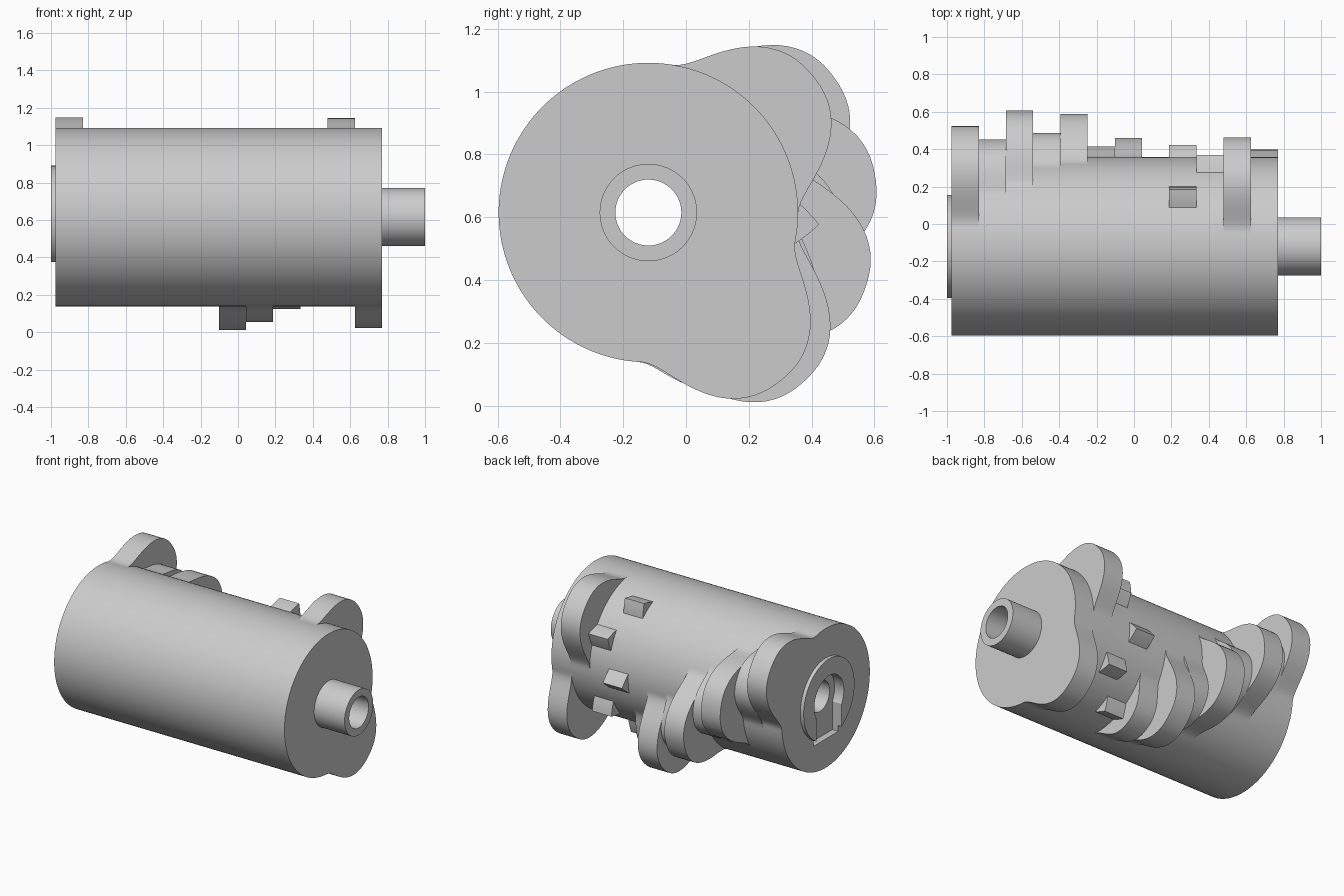
import bpy, bmesh
from math import radians, cos, sin, pi

if "Cube" in bpy.data.objects:
    bpy.data.objects.remove(bpy.data.objects["Cube"])

AXIS_Y, AXIS_Z = -0.12, 0.615
BASE, BORE = 0.477, 0.105
START, WIDTH = -0.975, 0.1454
STEP = 2

metal = bpy.data.materials.new("plain_grey")
metal.use_nodes = True
GREY = (0.6, 0.6, 0.6, 1)
metal.diffuse_color = GREY
metal.node_tree.nodes["Principled BSDF"].inputs["Base Color"].default_value = GREY


def make_object(name, bm):
    bmesh.ops.recalc_face_normals(bm, faces=bm.faces)
    mesh = bpy.data.meshes.new(name)
    bm.to_mesh(mesh)
    bm.free()
    mesh.materials.append(metal)
    ob = bpy.data.objects.new(name, mesh)
    bpy.context.collection.objects.link(ob)
    return ob


def ring(name, x0, x1, outer, inner):
    """Hollow disc along x; outer is a function of the angle in degrees."""
    bm = bmesh.new()
    loops = []
    for x, radius in ((x0, outer), (x1, outer), (x1, inner), (x0, inner)):
        loop = []
        for a in range(0, 360, STEP):
            r = radius(a) if callable(radius) else radius
            t = radians(a)
            loop.append(bm.verts.new((x, AXIS_Y + r * cos(t), AXIS_Z + r * sin(t))))
        loops.append(loop)
    n = len(loops[0])
    for k in range(4):
        p, q = loops[k], loops[(k + 1) % 4]
        for i in range(n):
            j = (i + 1) % n
            bm.faces.new((p[i], p[j], q[j], q[i]))
    return make_object(name, bm)


def distance(a, b):
    return abs((a - b + 180) % 360 - 180)


def lobe(peak, rise, half):
    """Rounded cam lobe blended into the base circle."""
    def radius(a):
        t = min(1, distance(a, peak) / half) ** 1.25
        return BASE + rise * (1 + cos(pi * t)) / 2
    return radius


def teeth(*peaks):
    """Small pointed teeth on the base circle."""
    def radius(a):
        return BASE + 0.068 * max(max(0, 1 - distance(a, p) / 8) for p in peaks)
    return radius


def subtract(ob, cutter):
    mod = ob.modifiers.new("cut", "BOOLEAN")
    mod.operation = "DIFFERENCE"
    mod.solver = "EXACT"
    mod.object = cutter
    bpy.context.view_layer.objects.active = ob
    bpy.ops.object.modifier_apply(modifier=mod.name)


# Drum made of twelve cams, in order from the right end
BIG, SMALL = (0.255, 41), (0.13, 32)
profiles = [
    lobe(36, *BIG), lobe(25, *SMALL), lobe(9, *BIG), lobe(-4, *SMALL),
    lobe(-19, *BIG), lobe(-35, *SMALL), lobe(-47, *BIG), lobe(-62, *SMALL),
    teeth(56, -4, -64), teeth(26, -34),
    lobe(40, 0.205, 41), lobe(-52, 0.205, 41),
]
parts = []
for i, profile in enumerate(profiles):
    x = START + i * WIDTH
    parts.append(ring(f"cam_{i + 1}", x, x + WIDTH, profile, BORE))

# Hollow shaft and raised end collar
parts.append(ring("shaft", START + 12 * WIDTH, 1.0, 0.155, BORE))
collar = ring("end_collar", -1.0, START, 0.275, 0.16)
parts.append(collar)

# Round recess and key slot in the collar end
bpy.ops.mesh.primitive_cylinder_add(vertices=90, radius=0.16, depth=0.14,
                                    location=(-1.0, AXIS_Y, AXIS_Z),
                                    rotation=(0, pi / 2, 0))
recess_cutter = bpy.context.object
bpy.ops.mesh.primitive_cube_add(size=1, location=(-1.0, AXIS_Y, AXIS_Z - 0.17))
slot_cutter = bpy.context.object
slot_cutter.scale = (0.14, 0.27, 0.22)
bpy.context.view_layer.update()
subtract(parts[0], recess_cutter)
subtract(parts[0], slot_cutter)
subtract(collar, slot_cutter)
for cutter in (recess_cutter, slot_cutter):
    bpy.data.objects.remove(cutter)

# Smooth shading with crisp edges
bpy.ops.object.select_all(action="DESELECT")
for ob in parts:
    ob.select_set(True)
bpy.context.view_layer.objects.active = parts[0]
bpy.ops.object.shade_smooth_by_angle(angle=radians(30))
